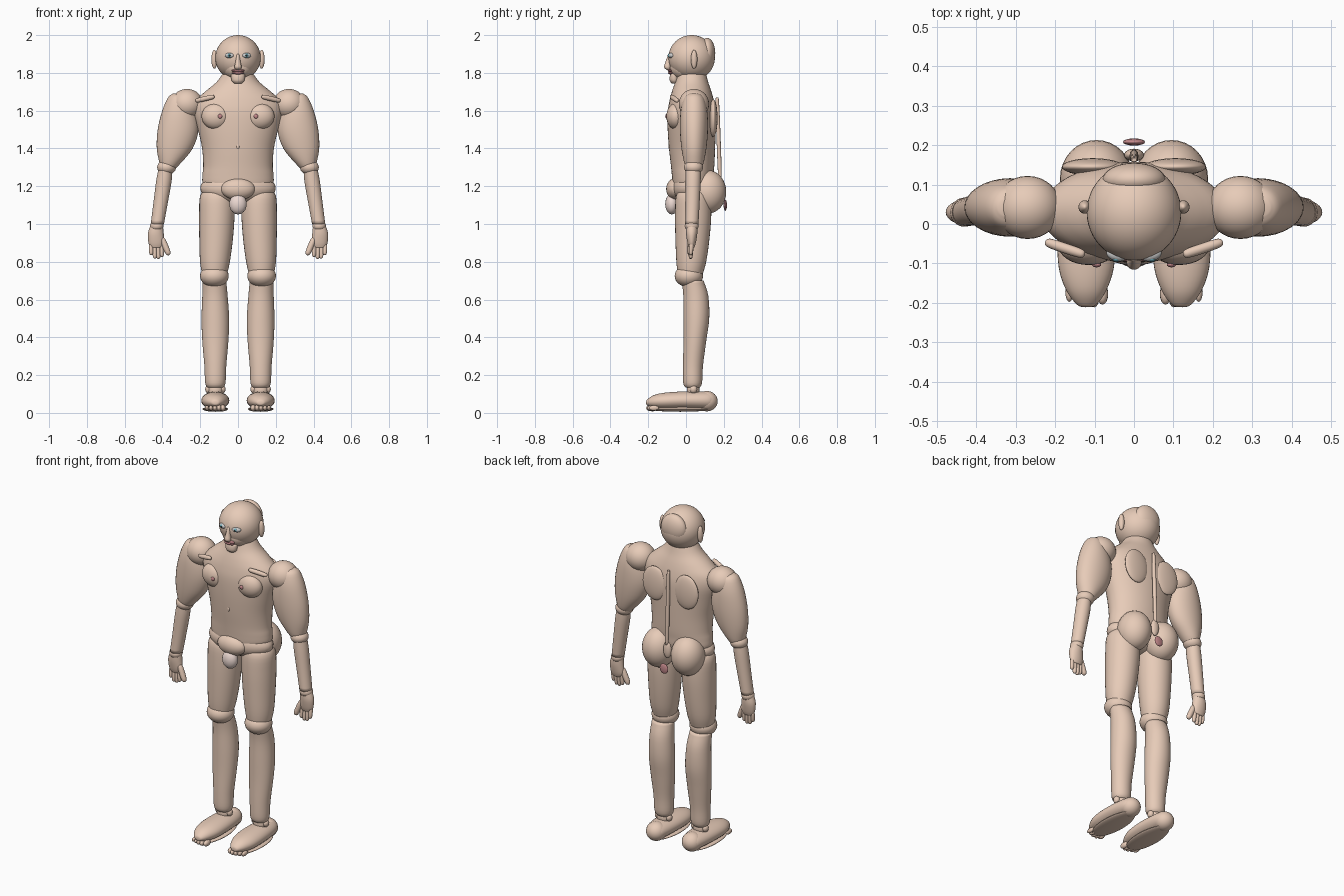
import bpy, math
from mathutils import Vector


def mat(name, rgb):
    m = bpy.data.materials.new(name)
    m.diffuse_color = (*rgb, 1)
    return m


SKIN = mat("skin", (0.80, 0.60, 0.48))
PALE = mat("pale_skin", (0.85, 0.70, 0.65))
ROSE = mat("rose", (0.55, 0.25, 0.26))
WHITE = mat("eye_white", (0.95, 0.95, 0.95))
TEAL = mat("iris", (0.15, 0.42, 0.50))
BLACK = mat("pupil", (0.02, 0.02, 0.02))


def finish(o, name, m):
    o.name = name
    o.data.materials.append(m)
    for p in o.data.polygons:
        p.use_smooth = True
    return o


def ball(name, c, r, m=SKIN, rot=(0, 0, 0), seg=32):
    bpy.ops.mesh.primitive_uv_sphere_add(segments=seg, ring_count=seg // 2,
                                         location=c, rotation=rot)
    o = bpy.context.object
    o.scale = r
    return finish(o, name, m)


def loft(name, sections, along="z", m=SKIN, n=32, sub=4):
    """Smooth tube through (cx, cy, cz, r1, r2) sections, closed at both ends."""
    rings = []
    k = len(sections)
    for i in range(k - 1):
        p = [sections[min(max(j, 0), k - 1)] for j in (i - 1, i, i + 1, i + 2)]
        for q in range(sub + (i == k - 2)):
            t = q / sub
            rings.append([0.5 * (2 * b + (c - a) * t + (2 * a - 5 * b + 4 * c - d) * t * t
                          + (3 * b - a - 3 * c + d) * t ** 3) for a, b, c, d in zip(*p)])
    verts = []
    for x, y, z, r1, r2 in rings:
        for j in range(n):
            a = 2 * math.pi * j / n
            u, v = r1 * math.cos(a), r2 * math.sin(a)
            verts.append((x + u, y + v, z) if along == "z" else (x + u, y, z - v))
    faces = [(i * n + j, i * n + (j + 1) % n, (i + 1) * n + (j + 1) % n, (i + 1) * n + j)
             for i in range(len(rings) - 1) for j in range(n)]
    faces += [tuple(reversed(range(n))), tuple(range((len(rings) - 1) * n, len(rings) * n))]
    me = bpy.data.meshes.new(name)
    me.from_pydata(verts, [], faces)
    o = bpy.data.objects.new(name, me)
    bpy.context.collection.objects.link(o)
    return finish(o, name, m)


def capsule(name, a, b, r, m=SKIN):
    """Slender ellipsoid-ended rod from a to b."""
    a, b = Vector(a), Vector(b)
    d = b - a
    length = d.length
    o = loft(name, [(0, 0, 0, r * .2, r * .2), (0, 0, r * .7, r * .85, r * .85),
                    (0, 0, length / 2, r, r), (0, 0, length - r * .7, r * .85, r * .85),
                    (0, 0, length, r * .2, r * .2)], m=m, n=16)
    o.location = a
    o.rotation_euler = d.to_track_quat("Z", "Y").to_euler()
    return o


# Trunk
loft("torso", [(0, .03, 1.16, .14, .09), (0, .035, 1.21, .185, .105), (0, .035, 1.26, .188, .11),
               (0, .035, 1.31, .184, .115), (0, .032, 1.40, .19, .122), (0, .03, 1.50, .212, .127),
               (0, .03, 1.59, .235, .127), (0, .03, 1.65, .225, .118), (0, .03, 1.70, .175, .105),
               (0, .03, 1.75, .115, .088), (0, .03, 1.80, .078, .075)], n=48)
ball("hips", (0, .03, 1.19), (.2, .105, .09))
ball("lower_front", (0, -.055, 1.185), (.09, .05, .058))
ball("front_pouch", (0, -.075, 1.105), (.046, .035, .054), PALE)
ball("navel", (0, -.088, 1.41), (.008, .006, .014), seg=16)
capsule("spine", (0, .165, 1.66), (0, .18, 1.24), .011)
ball("tailbone", (0, .175, 1.20), (.025, .016, .05))
ball("rear_bead", (0, .208, 1.10), (.028, .009, .03), ROSE, seg=16)

# Head
ball("head", (0, .03, 1.88), (.12, .123, .12), seg=48)
ball("jaw", (0, -.005, 1.83), (.08, .08, .07))
ball("head_back", (0, .112, 1.905), (.08, .043, .08))
loft("nose", [(0, -.085, 1.90, .008, .008), (0, -.092, 1.86, .013, .016),
              (0, -.098, 1.83, .019, .018), (0, -.092, 1.815, .010, .008)], n=20)
ball("upper_lip", (0, -.083, 1.812), (.036, .014, .008), ROSE, seg=20)
ball("lower_lip", (0, -.081, 1.80), (.032, .014, .008), ROSE, seg=20)
loft("chin", [(0, -.058, 1.745, .022, .018), (0, -.062, 1.76, .034, .024),
              (0, -.06, 1.79, .036, .024), (0, -.05, 1.797, .03, .02)], n=24)

for s, side in ((-1, "right"), (1, "left")):
    def part(label):
        return f"{side}_{label}"

    # Face pairs
    ball(part("ear"), (s * .125, .043, 1.872), (.016, .017, .05))
    ball(part("eye"), (s * .045, -.078, 1.892), (.026, .016, .014), WHITE, (0, 0, s * .3), 20)
    ball(part("iris"), (s * .045, -.089, 1.892), (.0105, .007, .0105), TEAL, seg=16)
    ball(part("pupil"), (s * .045, -.0945, 1.892), (.005, .003, .005), BLACK, seg=12)

    # Chest and back pairs
    ball(part("chest_muscle"), (s * .115, -.052, 1.57), (.078, .052, .07))
    ball(part("nipple"), (s * .095, -.103, 1.57), (.012, .007, .012), ROSE, seg=16)
    capsule(part("collarbone"), (s * .125, -.078, 1.675), (s * .225, -.045, 1.652), .013)
    ball(part("shoulder_blade"), (s * .105, .145, 1.56), (.078, .022, .1))
    ball(part("buttock"), (s * .095, .115, 1.17), (.093, .098, .115))

    # Arm
    ball(part("shoulder"), (s * .27, .042, 1.635), (.085, .08, .08))
    loft(part("upper_arm"), [(s * .325, .042, 1.69, .02, .02), (s * .318, .042, 1.67, .052, .05),
                             (s * .313, .042, 1.60, .088, .07), (s * .317, .042, 1.50, .108, .074),
                             (s * .335, .042, 1.40, .095, .066), (s * .36, .042, 1.32, .055, .05),
                             (s * .375, .042, 1.28, .03, .03)])
    ball(part("elbow"), (s * .378, .04, 1.30), (.05, .05, .04))
    loft(part("forearm"), [(s * .385, .038, 1.29, .036, .04), (s * .392, .037, 1.23, .041, .041),
                           (s * .41, .034, 1.11, .038, .038), (s * .427, .03, 1.0, .035, .036)])
    ball(part("wrist"), (s * .43, .03, .99), (.036, .037, .03))
    loft(part("palm"), [(s * .43, .03, .995, .032, .03), (s * .435, .03, .95, .042, .03),
                        (s * .432, .03, .90, .042, .022), (s * .432, .03, .875, .03, .014)], n=24)
    for i, low in enumerate((.835, .817, .815, .825)):
        x = .462 - i * .019
        capsule(part(f"finger_{i + 1}"), (s * x, .03, .90), (s * (x - .003), .024, low), .0115)
    capsule(part("thumb"), (s * .405, .025, .93), (s * .365, .02, .835), .016)

    # Leg
    loft(part("thigh"), [(s * .105, .038, 1.19, .06, .06), (s * .11, .038, 1.15, .09, .09),
                         (s * .112, .038, 1.05, .094, .096), (s * .116, .034, .92, .089, .09),
                         (s * .122, .028, .80, .079, .079), (s * .124, .022, .73, .065, .065)])
    ball(part("knee"), (s * .125, .015, .725), (.076, .075, .06))
    loft(part("shin"), [(s * .125, .035, .70, .062, .058), (s * .122, .052, .62, .067, .066),
                        (s * .12, .055, .50, .073, .068), (s * .12, .047, .38, .069, .06),
                        (s * .12, .037, .25, .058, .053), (s * .12, .035, .16, .054, .05),
                        (s * .12, .035, .135, .042, .038)])
    ball(part("ankle"), (s * .12, .038, .12), (.04, .034, .045))
    for d in (-1, 1):
        ball(part("ankle_knob"), (s * .12 + d * .036, .04, .125), (.018, .02, .022), seg=16)

    # Foot
    loft(part("foot"), [(s * .118, .15, .065, .02, .015), (s * .118, .135, .065, .05, .042),
                        (s * .119, .08, .066, .066, .047), (s * .12, -.02, .066, .074, .047),
                        (s * .121, -.11, .063, .07, .044), (s * .121, -.17, .06, .05, .034),
                        (s * .12, -.205, .055, .024, .016), (s * .12, -.211, .053, .006, .004)],
         along="y")
    ball(part("heel"), (s * .118, .11, .062), (.056, .058, .054))
    ball(part("sole"), (s * .12, -.03, .02), (.068, .165, .014))
    for i in range(5):
        ball(part(f"toe_{i + 1}"), (s * (.08 + i * .021), -.188 + abs(i - 1.5) * .007, .026),
             (.0145 - i * .001, .027, .018 - i * .001), seg=16)
